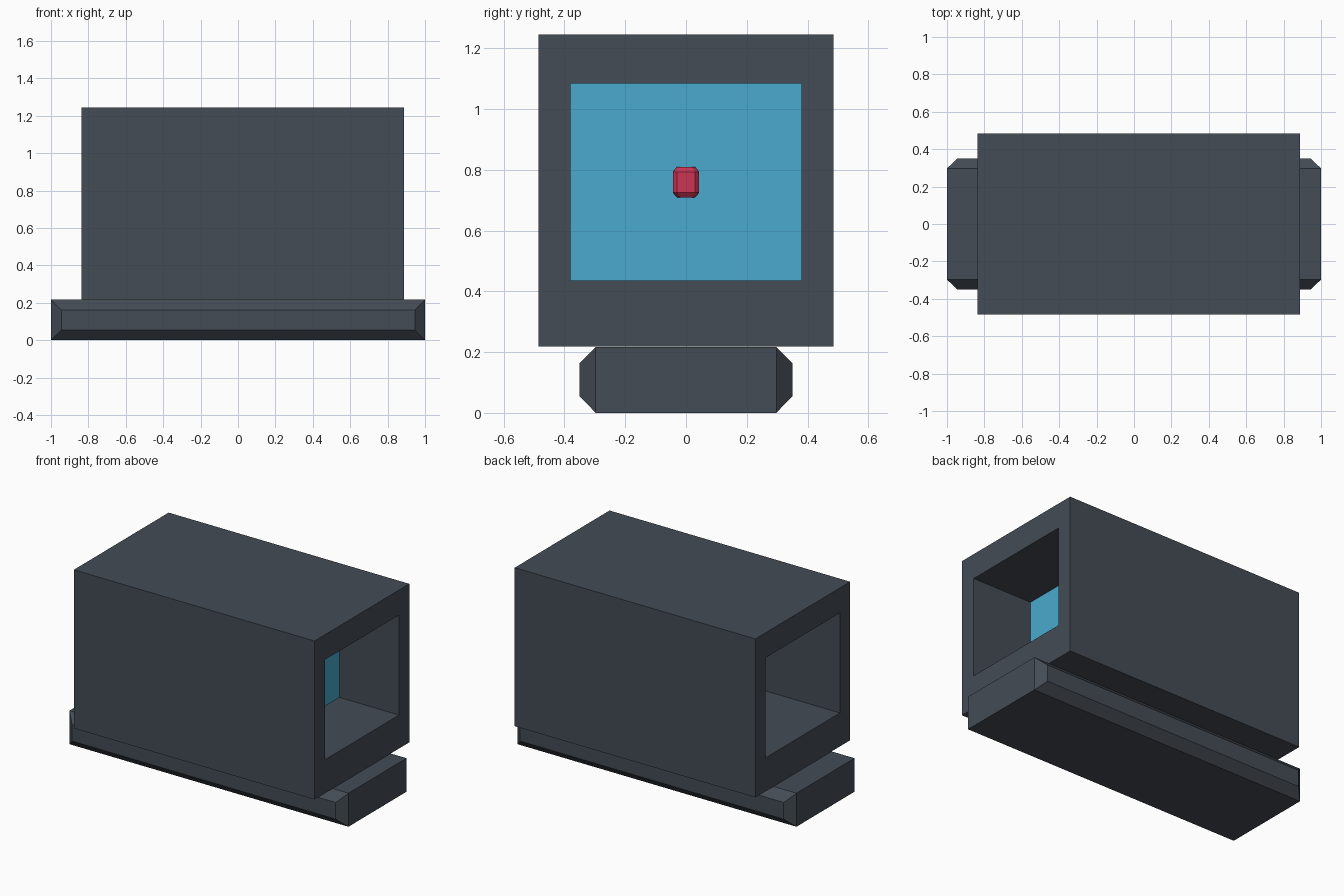
import bpy
import bmesh
from mathutils import Vector

cube = bpy.data.objects.get("Cube")
if cube:
    bpy.data.objects.remove(cube, do_unlink=True)


def make_material(name, color):
    mat = bpy.data.materials.new(name)
    mat.use_nodes = True
    mat.diffuse_color = (*color, 1)
    bsdf = next(n for n in mat.node_tree.nodes if n.type == 'BSDF_PRINCIPLED')
    bsdf.inputs["Base Color"].default_value = (*color, 1)
    return mat


slate = make_material("slate_grey", (0.058, 0.072, 0.09))
glass_blue = make_material("glass_blue", (0.067, 0.40, 0.61))
dot_red = make_material("dot_red", (0.60, 0.034, 0.085))


def loft(name, rings, mat, closed=False):
    """Bridge rings of points; cap the ends, or join last to first if closed."""
    bm = bmesh.new()
    loops = [[bm.verts.new(p) for p in ring] for ring in rings]
    pairs = list(zip(loops, loops[1:]))
    if closed:
        pairs.append((loops[-1], loops[0]))
    else:
        bm.faces.new(loops[0])
        bm.faces.new(loops[-1])
    for a, b in pairs:
        for i in range(len(a)):
            j = (i + 1) % len(a)
            bm.faces.new((a[i], a[j], b[j], b[i]))
    bmesh.ops.recalc_face_normals(bm, faces=bm.faces)
    mesh = bpy.data.meshes.new(name)
    bm.to_mesh(mesh)
    bm.free()
    mesh.materials.append(mat)
    obj = bpy.data.objects.new(name, mesh)
    bpy.context.collection.objects.link(obj)
    return obj


def rect(half_w, z0, z1):
    return [(-half_w, z0), (half_w, z0), (half_w, z1), (-half_w, z1)]


def at_x(x, points):
    return [(x, u, v) for u, v in points]


def at_y(y, points):
    return [(u, y, v) for u, v in points]


# Mounting rail: a slab with tapered long sides
full, inset = rect(1.0, 0, 0.217), rect(0.945, 0.055, 0.163)
loft("mounting_rail", [at_y(-0.35, inset), at_y(-0.297, full),
                       at_y(0.297, full), at_y(0.35, inset)], slate)

# Housing: a square tube open at both ends
back_x, front_x = -0.837, 0.888
outer, bore = rect(0.485, 0.218, 1.245), rect(0.38, 0.435, 1.083)
loft("housing", [at_x(front_x, outer), at_x(back_x, outer),
                 at_x(back_x, bore), at_x(front_x, bore)], slate, closed=True)

# Glass pane across the bore
pane_x = 0.46
loft("glass_pane", [at_x(pane_x - 0.02, bore), at_x(pane_x, bore)], glass_blue)


# Aiming dot: a chamfered block with tapered top and bottom
def chamfered_square(z, half, flat):
    corners = [(half, -flat), (half, flat), (flat, half), (-flat, half),
               (-half, flat), (-half, -flat), (-flat, -half), (flat, -half)]
    return [Vector((pane_x - 0.01 + x, y, z)) for x, y in corners]


mid = 0.759
loft("aiming_dot", [chamfered_square(mid + dz, half, flat) for dz, half, flat in
                    ((-0.05, 0.03, 0.017), (-0.034, 0.043, 0.03),
                     (0.034, 0.043, 0.03), (0.05, 0.03, 0.017))], dot_red)
